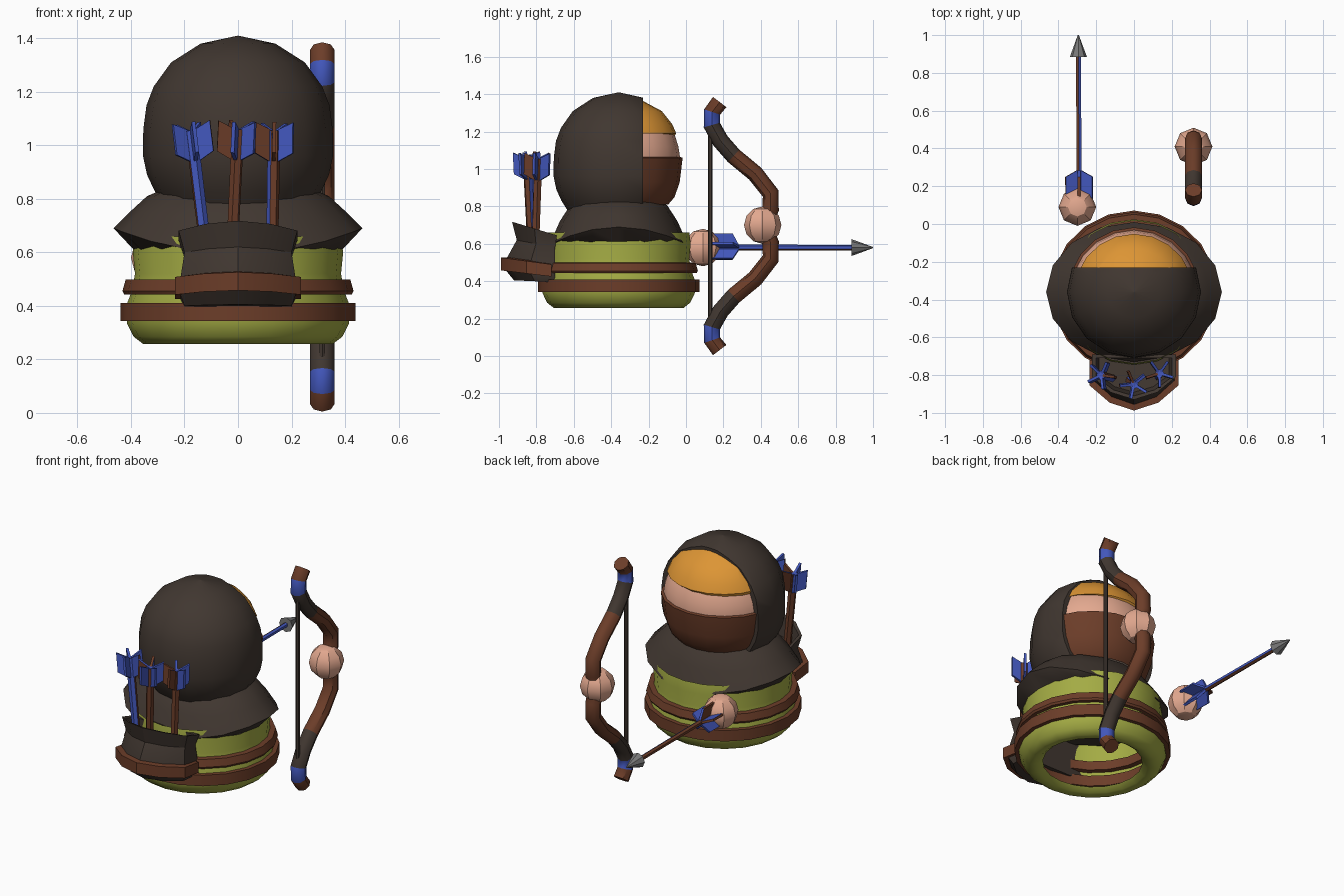
import bpy, bmesh, math
from mathutils import Vector, Matrix

if "Cube" in bpy.data.objects:
    bpy.data.objects.remove(bpy.data.objects["Cube"])

def material(name, rgb):
    m = bpy.data.materials.new(name)
    m.diffuse_color = (*rgb, 1)
    m.use_nodes = True
    m.node_tree.nodes["Principled BSDF"].inputs["Base Color"].default_value = m.diffuse_color
    return m

CLOTH = material("dark cloth", (0.052, 0.038, 0.030))
LEATHER = material("brown leather", (0.150, 0.047, 0.022))
GREEN = material("olive green", (0.37, 0.41, 0.058))
SKIN = material("skin", (0.78, 0.40, 0.28))
HAIR = material("orange hair", (0.72, 0.30, 0.035))
BLUE = material("blue", (0.055, 0.095, 0.50))
STEEL = material("grey steel", (0.19, 0.19, 0.19))
CY = -0.36  # body axis in y

def finish(name, bm, mats, angle=40, rule=None):
    bmesh.ops.recalc_face_normals(bm, faces=bm.faces)
    if rule:
        for f in bm.faces:
            f.material_index = rule(f.calc_center_median())
    me = bpy.data.meshes.new(name)
    bm.to_mesh(me)
    bm.free()
    for m in mats:
        me.materials.append(m)
    ob = bpy.data.objects.new(name, me)
    bpy.context.collection.objects.link(ob)
    bpy.ops.object.select_all(action='DESELECT')
    ob.select_set(True)
    bpy.context.view_layer.objects.active = ob
    if angle:
        bpy.ops.object.shade_smooth_by_angle(angle=math.radians(angle))
    return ob

def loft(bm, rings, caps=True, loop=False):
    """Bridge equal-length rings of points."""
    vs = [[bm.verts.new(p) for p in r] for r in rings]
    n = len(vs[0])
    pairs = list(zip(vs, vs[1:])) + ([(vs[-1], vs[0])] if loop else [])
    for a, b in pairs:
        for i in range(n):
            j = (i + 1) % n
            bm.faces.new((a[i], a[j], b[j], b[i]))
    if caps and not loop:
        bm.faces.new(vs[0])
        bm.faces.new(vs[-1])

def circle(rx, ry, z, n, off=0.0):
    return [(rx * math.cos(t), CY + ry * math.sin(t), z)
            for t in (2 * math.pi * (i + off) / n for i in range(n))]

def lathe(name, profile, mat, n=16, ys=0.98, caps=False, loop=False,
          cut=None, slant=0.0, angle=40):
    """Turn an (r, z) profile; cut > 0 keeps the front, cut < 0 the back."""
    bm = bmesh.new()
    rings = [circle(max(r, 0.001), max(r, 0.001) * ys, z, n) for r, z in profile]
    if slant:
        rings[0] = [(x, y, z + slant * x) for x, y, z in rings[0]]
    loft(bm, rings, caps, loop)
    if cut:
        res = bmesh.ops.bisect_plane(bm, geom=bm.verts[:] + bm.edges[:] + bm.faces[:],
                                     plane_co=(0, -0.23, 0), plane_no=(0, cut, 0),
                                     clear_inner=True)
        if cut < 0:
            edges = [e for e in bm.edges if e.is_boundary
                     and all(abs(v.co.y + 0.23) < 1e-4 for v in e.verts)]
            # front rim of the hood, turned inward
            ext = bmesh.ops.extrude_edge_only(bm, edges=edges)
            for v in ext["geom"]:
                if isinstance(v, bmesh.types.BMVert):
                    v.co.x *= 0.88
                    v.co.z = 1.05 + (v.co.z - 1.05) * 0.88
    return finish(name, bm, [mat], angle)

# Torso, open underneath, with two belts
lathe("torso", [(0.28, 0.285), (0.31, 0.262), (0.355, 0.258), (0.39, 0.285), (0.415, 0.335),
                (0.418, 0.40), (0.395, 0.46), (0.385, 0.52), (0.393, 0.60), (0.385, 0.66)],
      GREEN, n=20, angle=60)
lathe("lower_belt", [(0.375, 0.345), (0.44, 0.343), (0.44, 0.410), (0.375, 0.41)],
      LEATHER, n=20, loop=True)
lathe("upper_belt", [(0.37, 0.445), (0.425, 0.443), (0.432, 0.455), (0.42, 0.498), (0.37, 0.50)],
      LEATHER, n=20, loop=True)

# Shoulder cape: rim is wide and high at the sides, lower front and back
def cape_ring(rx, ry, zx, zy, n=16):
    return [(x, y, zx + (zy - zx) * ((y - CY) / ry) ** 2)
            for x, y, _ in circle(rx, ry, 0, n)]

bm = bmesh.new()
loft(bm, [cape_ring(*r) for r in ((0.27, 0.22, 0.84, 0.83), (0.34, 0.26, 0.81, 0.805),
                                  (0.40, 0.315, 0.755, 0.72), (0.465, 0.37, 0.69, 0.595),
                                  (0.385, 0.36, 0.605, 0.60))])
finish("shoulder_cape", bm, [CLOTH], 45)

# Head: hood behind the face plane; face, hair and mask in front of it
lathe("hood", [(0.28, 0.78), (0.312, 0.83), (0.340, 0.89), (0.355, 0.96), (0.354, 1.06),
               (0.342, 1.15), (0.315, 1.22), (0.25, 1.31), (0.14, 1.38), (0, 1.41)],
      CLOTH, cut=-1, angle=50)
lathe("face", [(0.27, 0.82), (0.32, 0.93), (0.335, 1.06), (0.326, 1.12), (0.30, 1.20),
               (0.22, 1.30), (0, 1.37)], SKIN, n=20, cut=1)
lathe("hair", [(0.300, 1.17), (0.314, 1.19), (0.292, 1.24), (0.235, 1.31), (0.13, 1.365),
               (0, 1.385)], HAIR, n=20, cut=1, slant=0.1, angle=30)
lathe("face_mask", [(0.27, 0.81), (0.305, 0.85), (0.333, 0.93), (0.349, 1.06), (0.325, 1.068)],
      LEATHER, n=20, cut=1)

# Hands
for name, pos in (("bow_hand", (0.315, 0.41, 0.70)), ("arrow_hand", (-0.30, 0.09, 0.58))):
    bm = bmesh.new()
    bmesh.ops.create_uvsphere(bm, u_segments=8, v_segments=6, radius=0.1,
                              matrix=Matrix.Translation(pos))
    finish(name, bm, [SKIN], 30)

# Bow: half a path mirrored about its grip height
BX, BZ = 0.315, 0.695
half = [(0.18, 1.358), (0.14, 1.305), (0.138, 1.235), (0.185, 1.15), (0.255, 1.07),
        (0.37, 0.975), (0.452, 0.87), (0.452, 0.785)]
path = half + [(0.42, BZ)] + [(y, 2 * BZ - z) for y, z in reversed(half)]
rings = []
for i, (y, z) in enumerate(path):
    a, b = path[max(i - 1, 0)], path[min(i + 1, len(path) - 1)]
    d = Vector((b[0] - a[0], b[1] - a[1])).normalized()
    rings.append([(BX + 0.045 * math.cos(t), y + 0.045 * math.sin(t) * d.y,
                   z - 0.045 * math.sin(t) * d.x)
                  for t in (math.pi * k / 4 for k in range(8))])
bm = bmesh.new()
loft(bm, rings)

def bow_rule(c):
    h = abs(c.z - BZ)
    return 0 if h > 0.60 or h < 0.37 else (1 if h > 0.535 else 2)

finish("bow", bm, [LEATHER, BLUE, CLOTH], 45, bow_rule)
bm = bmesh.new()
bmesh.ops.create_cone(bm, cap_ends=True, segments=6, radius1=0.012, radius2=0.012,
                      depth=1.2, matrix=Matrix.Translation((BX, 0.13, BZ)))
finish("bow_string", bm, [CLOTH])

# Arrows: shaft along local +z from the tail, five vanes, optional steel tip
def arrow(name, tail, tip, r, head=False, spin=0.0):
    tail, tip = Vector(tail), Vector(tip)
    length = (tip - tail).length
    shaft = length - (0.10 if head else 0)
    bm = bmesh.new()
    bmesh.ops.create_cone(bm, cap_ends=True, segments=6, radius1=r, radius2=r * 0.9,
                          depth=shaft, matrix=Matrix.Translation((0, 0, shaft / 2)))
    for k in range(5):
        rot = Matrix.Rotation(spin + 2 * math.pi * k / 5, 3, 'Z')
        prof = ((0.01, 0.0), (0.075, -0.03), (0.075, 0.085), (0.01, 0.12))
        start = len(bm.faces)
        loft(bm, [[rot @ Vector((x, s, z)) for x, z in prof] for s in (-0.007, 0.007)])
        bm.faces.ensure_lookup_table()
        for f in bm.faces[start:]:
            f.material_index = 1
    if head:
        start = len(bm.faces)
        bmesh.ops.create_cone(bm, cap_ends=True, segments=8, radius1=0.045, radius2=0.003,
                              depth=0.115, matrix=Matrix.Translation((0, 0, length - 0.0575)))
        bm.faces.ensure_lookup_table()
        for f in bm.faces[start:]:
            f.material_index = 2
    q = (tip - tail).to_track_quat('Z', 'Y').to_matrix().to_4x4()
    bm.transform(Matrix.Translation(tail) @ q)
    finish(name, bm, [LEATHER, BLUE, STEEL], 30)

arrow("nocked_arrow", (-0.29, 0.165, 0.58), (-0.295, 1.0, 0.58), 0.016, True, 0.3)
arrow("quiver_arrow_left", (-0.175, -0.80, 1.055), (-0.10, -0.82, 0.44), 0.024, spin=0.2)
arrow("quiver_arrow_middle", (0.0, -0.85, 1.06), (-0.03, -0.82, 0.44), 0.024, spin=0.7)
arrow("quiver_arrow_right", (0.135, -0.79, 1.055), (0.125, -0.81, 0.44), 0.024, spin=1.1)

# Quiver: flat towards the back, pointed outwards
def quiver_ring(w, back, out, z_back, z_out):
    pts = []
    for x, t in ((-1, 0), (-1, 0.5), (-0.55, 0.84), (0, 1), (0.55, 0.84), (1, 0.5), (1, 0)):
        pts.append((x * w, back + (out - back) * t, z_back + (z_out - z_back) * t))
    return pts

bm = bmesh.new()
loft(bm, [quiver_ring(*r) for r in (
    (0.20, -0.70, -0.92, 0.395, 0.405), (0.217, -0.70, -0.965, 0.43, 0.46),
    (0.215, -0.70, -0.96, 0.49, 0.52), (0.20, -0.70, -0.905, 0.58, 0.62),
    (0.222, -0.69, -0.93, 0.645, 0.718), (0.20, -0.71, -0.91, 0.645, 0.712),
    (0.185, -0.71, -0.89, 0.58, 0.60))])
finish("quiver", bm, [CLOTH], 30)
bm = bmesh.new()
loft(bm, [quiver_ring(*r) for r in (
    (0.20, -0.73, -0.93, 0.43, 0.46), (0.236, -0.72, -0.988, 0.425, 0.458),
    (0.236, -0.72, -0.988, 0.490, 0.526), (0.20, -0.73, -0.93, 0.495, 0.53))], loop=True)
finish("quiver_strap", bm, [LEATHER], 30)
